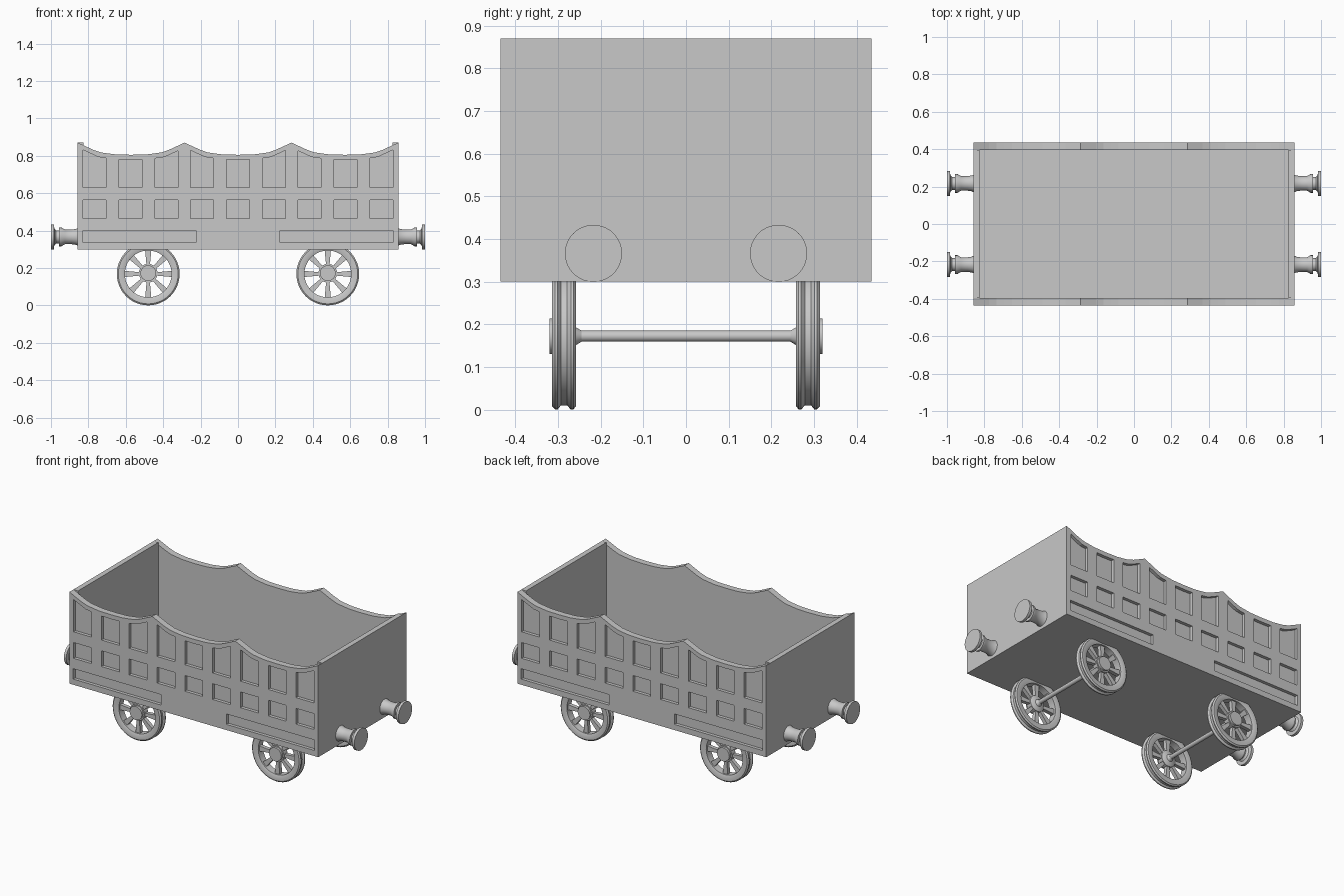
import bpy, bmesh, math
from mathutils import Matrix, Vector

if "Cube" in bpy.data.objects:
    bpy.data.objects.remove(bpy.data.objects["Cube"])

grey = bpy.data.materials.new("plain grey")
grey.diffuse_color = (0.58, 0.58, 0.58, 1)
grey.use_nodes = True
grey.node_tree.nodes["Principled BSDF"].inputs["Base Color"].default_value = grey.diffuse_color


def finish(name, bm, smooth=False):
    bmesh.ops.recalc_face_normals(bm, faces=bm.faces)
    me = bpy.data.meshes.new(name)
    bm.to_mesh(me)
    bm.free()
    me.materials.append(grey)
    ob = bpy.data.objects.new(name, me)
    bpy.context.collection.objects.link(ob)
    bpy.ops.object.select_all(action='DESELECT')
    ob.select_set(True)
    bpy.context.view_layer.objects.active = ob
    if smooth:
        bpy.ops.object.shade_smooth_by_angle(angle=math.radians(35))
    return ob


def prism(bm, pts, y0, y1):
    """Extrude an x-z outline from y0 to y1."""
    f = bm.faces.new([bm.verts.new((x, y0, z)) for x, z in pts])
    new = bmesh.ops.extrude_face_region(bm, geom=[f])
    bmesh.ops.translate(bm, vec=(0, y1 - y0, 0),
                        verts=[g for g in new['geom'] if isinstance(g, bmesh.types.BMVert)])


def box(name, lo, hi):
    bm = bmesh.new()
    prism(bm, [(lo[0], lo[2]), (hi[0], lo[2]), (hi[0], hi[2]), (lo[0], hi[2])], lo[1], hi[1])
    return finish(name, bm)


def lathe(bm, profile, axis, origin, closed=False, n=40):
    """Revolve (radius, distance along axis) points about axis through origin."""
    rot = Vector((0, 0, 1)).rotation_difference(Vector(axis)).to_matrix()
    rings = []
    for r, h in profile:
        rings.append([bm.verts.new(rot @ Vector((r * math.cos(2 * math.pi * i / n),
                      r * math.sin(2 * math.pi * i / n), h)) + Vector(origin)) for i in range(n)])
    pairs = list(zip(rings, rings[1:]))
    if closed:
        pairs.append((rings[-1], rings[0]))
    else:
        bm.faces.new(rings[0])
        bm.faces.new(rings[-1])
    for a, b in pairs:
        for i in range(n):
            j = (i + 1) % n
            bm.faces.new((a[i], a[j], b[j], b[i]))


# scalloped top edge of the side walls: each scallop is a few straight runs
EDGE = [(0, 0.805), (0.31, 0.807), (0.62, 0.820), (1, 0.87)]


def edge_height(x):
    centre = max(-1, min(1, round(x / 0.57))) * 0.57
    t = min(1, abs(x - centre) / 0.285)
    for (t0, z0), (t1, z1) in zip(EDGE, EDGE[1:]):
        if t <= t1:
            return z0 + (z1 - z0) * (t - t0) / (t1 - t0)


L, W, T = 0.857, 0.435, 0.04

# side walls with recessed panels
for s, side in ((-1, "front"), (1, "back")):
    bm = bmesh.new()
    n = 42
    top = [(L - 2 * L * i / n, edge_height((0.855 - 1.71 * i / n))) for i in range(n + 1)]
    prism(bm, [(-L, 0.30), (L, 0.30)] + top, s * (W - T), s * W)
    wall = finish(side + "_side_wall", bm)

    bm = bmesh.new()
    y0, y1 = s * (W - 0.02), s * (W + 0.05)
    for c in range(-4, 5):
        a, b = c * 0.1915 - 0.0615, c * 0.1915 + 0.0615
        prism(bm, [(a, 0.465), (b, 0.465), (b, 0.563), (a, 0.563)], y0, y1)
        curve = [b + (a - b) * i / 6 for i in range(7)]
        prism(bm, [(a, 0.63), (b, 0.63)] + [(x, edge_height(x) - 0.027) for x in curve], y0, y1)
    for a, b in ((-0.83, -0.225), (0.225, 0.83)):
        prism(bm, [(a, 0.335), (b, 0.335), (b, 0.40), (a, 0.40)], y0, y1)
    cutter = finish("panel_cutter", bm)
    cutter.hide_render = True
    mod = wall.modifiers.new("panels", 'BOOLEAN')
    mod.operation = 'DIFFERENCE'
    mod.solver = 'EXACT'
    mod.object = cutter
    bpy.context.view_layer.objects.active = wall
    bpy.ops.object.modifier_apply(modifier=mod.name)
    bpy.data.objects.remove(cutter)

# end walls and floor
for s, side in ((-1, "left"), (1, "right")):
    xs = sorted((s * 0.825, s * L))
    box(side + "_end_wall", (xs[0], -W + T, 0.30), (xs[1], W - T, 0.87))
box("floor", (-0.825, -W + T, 0.30), (0.825, W - T, 0.343))

# buffers
for sx in (-1, 1):
    for y in (-0.217, 0.217):
        bm = bmesh.new()
        lathe(bm, [(0.05, 0.85), (0.042, 0.868), (0.039, 0.89), (0.039, 0.925), (0.05, 0.944),
                   (0.05, 0.956), (0.034, 0.956), (0.034, 0.972), (0.045, 0.982), (0.067, 0.984),
                   (0.067, 1.0)],
              (sx, 0, 0), (0, y, 0.366))
        finish("buffer", bm, True)

# wheels and axles
R, Z = 0.168, 0.168
for x in (-0.48, 0.48):
    for s in (-1, 1):
        bm = bmesh.new()
        # grooved rim
        lathe(bm, [(0.125, 0.262), (0.14, 0.258), (0.16, 0.258), (R, 0.264), (R, 0.270), (0.158, 0.279),
                   (0.158, 0.293), (R, 0.301), (R, 0.307), (0.16, 0.314), (0.14, 0.314),
                   (0.125, 0.308)], (0, s, 0), (x, 0, Z), closed=True, n=48)
        # hub
        lathe(bm, [(0.013, 0.245), (0.022, 0.26), (0.044, 0.266), (0.05, 0.27), (0.05, 0.306),
                   (0.042, 0.306), (0.042, 0.32)], (0, s, 0), (x, 0, Z + 0.004))
        # spokes
        for k in range(8):
            res = bmesh.ops.create_cube(bm, size=1)
            for v in res['verts']:
                out = v.co.z > 0
                v.co = Vector((v.co.x * (0.034 if out else 0.017),
                               v.co.y * 0.024 + s * 0.286, 0.132 if out else 0.04))
            bmesh.ops.transform(bm, verts=res['verts'], matrix=Matrix.Translation((x, 0, Z))
                                @ Matrix.Rotation(2 * math.pi * k / 8, 4, 'Y'))
        finish("wheel", bm, True)
    bm = bmesh.new()
    lathe(bm, [(0.013, -0.25), (0.013, 0.25)], (0, 1, 0), (x, 0, 0.172), n=24)
    finish("axle", bm, True)
